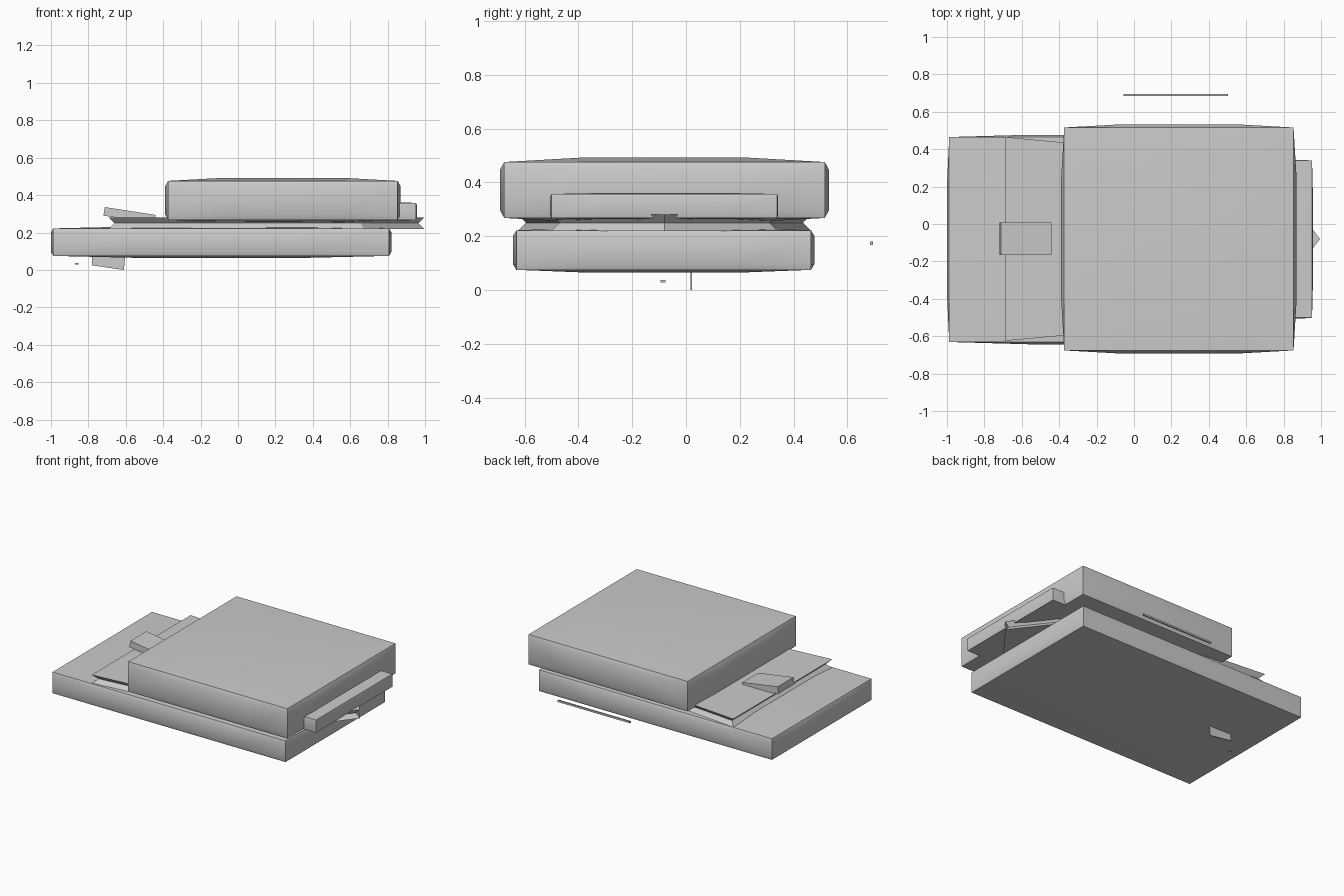
import bpy, bmesh

if "Cube" in bpy.data.objects:
    bpy.data.objects.remove(bpy.data.objects["Cube"])


def finish(name, bm, smooth=False):
    bmesh.ops.recalc_face_normals(bm, faces=bm.faces)
    me = bpy.data.meshes.new(name)
    bm.to_mesh(me)
    bm.free()
    ob = bpy.data.objects.new(name, me)
    bpy.context.collection.objects.link(ob)
    if smooth:
        bpy.ops.object.select_all(action='DESELECT')
        ob.select_set(True)
        bpy.context.view_layer.objects.active = ob
        bpy.ops.object.shade_smooth_by_angle(angle=0.52)
    return ob


def slab(name, lo, hi, inset, steps=(0.53, 0.53, 0.72)):
    """Box whose six faces bulge slightly outward between their edges."""
    mid = [(a + b) / 2 for a, b in zip(lo, hi)]
    half = [(b - a) / 2 for a, b in zip(lo, hi)]
    bm = bmesh.new()
    cache = {}

    def vert(p):
        key = tuple(p)
        if key not in cache:
            co = []
            for k in range(3):
                on_rim = any(abs(p[j]) == 1 for j in range(3) if j != k)
                edge = half[k] - inset[k]
                if abs(p[k]) == 1 and not on_rim:
                    edge = half[k]
                co.append(mid[k] + p[k] * edge)
            cache[key] = bm.verts.new(co)
        return cache[key]

    for k in range(3):
        u, v = (k + 1) % 3, (k + 2) % 3
        us = (-1, -steps[u], steps[u], 1)
        vs = (-1, -steps[v], steps[v], 1)
        for s in (-1, 1):
            for i in range(3):
                for j in range(3):
                    quad = []
                    for a, b in ((i, j), (i + 1, j), (i + 1, j + 1), (i, j + 1)):
                        p = [0, 0, 0]
                        p[k], p[u], p[v] = s, us[a], vs[b]
                        quad.append(vert(p))
                    bm.faces.new(quad)
    return finish(name, bm, True)


def side_prism(name, profile, y0, y1):
    """Extrude an (x, z) profile along y."""
    bm = bmesh.new()
    face = bm.faces.new([bm.verts.new((x, y0, z)) for x, z in profile])
    ext = bmesh.ops.extrude_face_region(bm, geom=[face])['geom']
    bmesh.ops.translate(bm, vec=(0, y1 - y0, 0),
                        verts=[e for e in ext if isinstance(e, bmesh.types.BMVert)])
    return finish(name, bm)


def box(name, lo, hi):
    return side_prism(name, [(lo[0], lo[2]), (hi[0], lo[2]), (hi[0], hi[2]), (lo[0], hi[2])],
                      lo[1], hi[1])


# Two main bodies and the end bar
slab("lower_slab", (-1.0, -0.643, 0.065), (0.82, 0.477, 0.232), (0.012, 0.012, 0.010))
slab("upper_slab", (-0.39, -0.692, 0.252), (0.87, 0.532, 0.492), (0.017, 0.016, 0.016))
slab("end_bar", (0.74, -0.505, 0.264), (0.957, 0.343, 0.361), (0.005, 0.004, 0.004))

# Pointed middle plate with a waisted rim
bm = bmesh.new()
rings = []
for z, d in ((0.22, 0.0), (0.25, 0.03), (0.28, 0.0)):
    plan = [(-0.69 + d, -0.545 + d), (0.67 - d * 0.4, -0.42 + d), (0.995 - d, 0),
            (0.67 - d * 0.4, 0.42 - d), (-0.69 + d, 0.545 - d)]
    rings.append([bm.verts.new((x, y - 0.08, z)) for x, y in plan])
for a, b in zip(rings, rings[1:]):
    for i in range(5):
        j = (i + 1) % 5
        bm.faces.new((a[i], a[j], b[j], b[i]))
bm.faces.new(rings[0][::-1])
bm.faces.new(rings[-1])
finish("middle_plate", bm)

# Tilted block on the plate
side_prism("tilted_block", [(-0.72, 0.29), (-0.445, 0.25), (-0.44, 0.294), (-0.712, 0.336)],
           -0.167, 0.008)

# Thin fin underneath
side_prism("bottom_fin", [(-0.78, 0.075), (-0.78, 0.024), (-0.61, 0.0), (-0.603, 0.075)],
           0.017, 0.023)

# Loose strip at the back and small stud below
box("back_strip", (-0.055, 0.684, 0.168), (0.503, 0.695, 0.180))
box("small_stud", (-0.872, -0.095, 0.028), (-0.852, -0.077, 0.038))
